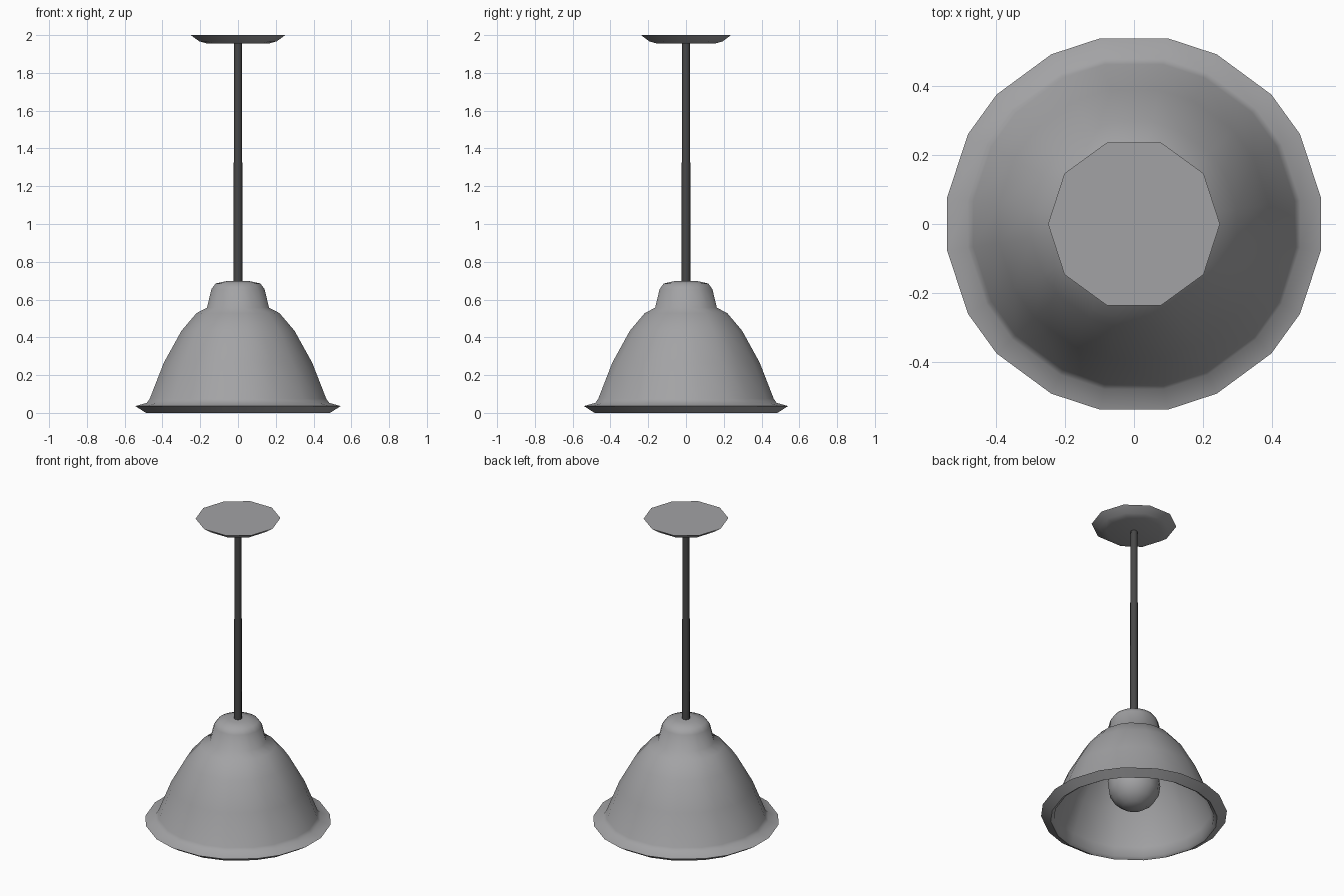
import bpy, bmesh, math

if "Cube" in bpy.data.objects:
    bpy.data.objects.remove(bpy.data.objects["Cube"])


def material(name, rgb):
    m = bpy.data.materials.new(name)
    m.diffuse_color = (*rgb, 1.0)
    m.use_nodes = True
    m.node_tree.nodes["Principled BSDF"].inputs["Base Color"].default_value = m.diffuse_color
    return m


grey = material("grey_metal", (0.365, 0.365, 0.375))
dark = material("dark_rod", (0.065, 0.065, 0.065))


def even(n):
    return [360 * i / n for i in range(n)]


def lathe(name, profile, angles, mat, smooth=40):
    """Revolve (radius, z) points around z; radius 0 becomes a pole."""
    bm = bmesh.new()
    rings = []
    for r, z in profile:
        if r == 0:
            rings.append([bm.verts.new((0, 0, z))] * len(angles))
        else:
            rings.append([bm.verts.new((r * math.cos(math.radians(a)),
                                        r * math.sin(math.radians(a)), z)) for a in angles])
    n = len(angles)
    for lo, hi in zip(rings, rings[1:]):
        for i in range(n):
            j = (i + 1) % n
            quad = [lo[i], lo[j], hi[j], hi[i]]
            bm.faces.new(list(dict.fromkeys(quad)))
    bmesh.ops.recalc_face_normals(bm, faces=bm.faces)
    mesh = bpy.data.meshes.new(name)
    bm.to_mesh(mesh)
    bm.free()
    mesh.materials.append(mat)
    ob = bpy.data.objects.new(name, mesh)
    bpy.context.collection.objects.link(ob)
    bpy.ops.object.select_all(action='DESELECT')
    ob.select_set(True)
    bpy.context.view_layer.objects.active = ob
    bpy.ops.object.shade_smooth_by_angle(angle=math.radians(smooth))
    return ob


# Bell shade: 20 unevenly spaced sides, mirrored from one quadrant
quarter = [8.1, 28.4, 43.3, 64.0, 79.7]
half = quarter + [180 - a for a in reversed(quarter)]
sides = half + [a + 180 for a in half]
outer = [(0, 0.70), (0.06, 0.698), (0.12, 0.685), (0.142, 0.655), (0.166, 0.557),
         (0.222, 0.528), (0.302, 0.435), (0.397, 0.265), (0.472, 0.075),
         (0.488, 0.053), (0.549, 0.036), (0.492, 0)]
inner = [(0.472, 0.012), (0.462, 0.07), (0.388, 0.26), (0.294, 0.43),
         (0.217, 0.519), (0.15, 0.545), (0, 0.55)]
lathe("bell_shade", outer + inner, sides, grey, 62)

# Light bulb: round globe with a neck reaching up into the collar
globe = [(0.158 * math.sin(math.radians(a)), 0.226 - 0.158 * math.cos(math.radians(a)))
         for a in range(25, 141, 23)]
lathe("bulb", [(0, 0.068)] + globe + [(0.075, 0.42), (0.07, 0.55), (0, 0.55)],
      even(12), grey, 50)

# Hanging rod, very slightly thicker at the bottom
lathe("hanging_rod", [(0, 0.68), (0.0238, 0.68), (0.0212, 1.97), (0, 1.97)],
      even(8), dark, 50)

# Ten-sided ceiling plate
lathe("ceiling_plate", [(0, 1.955), (0.165, 1.956), (0.205, 1.967), (0.25, 2.0), (0, 2.0)],
      even(10), grey)
